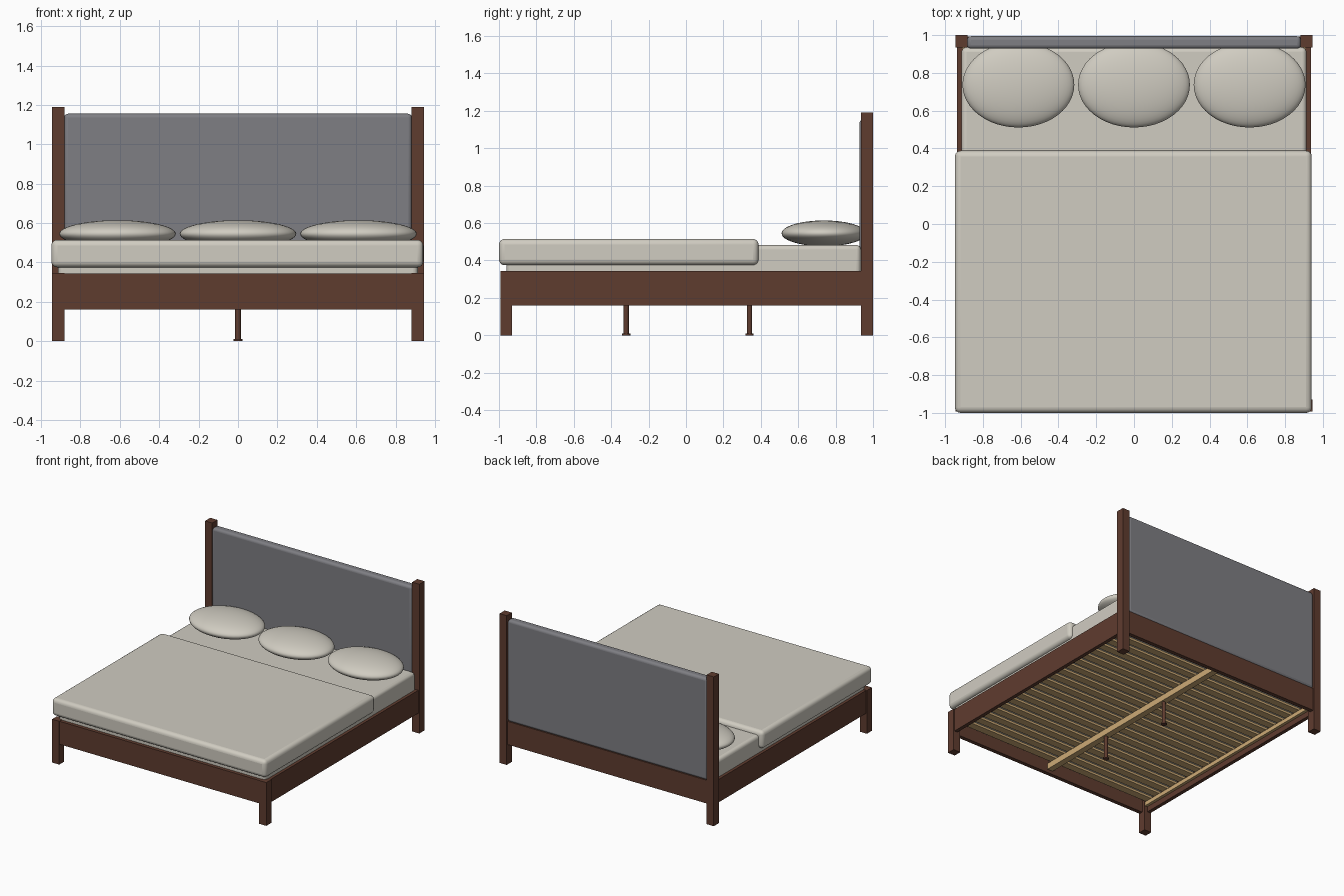
import bpy

cube = bpy.data.objects.get("Cube")
if cube:
    bpy.data.objects.remove(cube, do_unlink=True)


def material(name, rgb):
    """Flat material from 0-255 display values, stored as linear."""
    lin = [((c / 255 + 0.055) / 1.055) ** 2.4 for c in rgb]
    m = bpy.data.materials.new(name)
    m.use_nodes = True
    m.diffuse_color = (*lin, 1)
    bsdf = m.node_tree.nodes["Principled BSDF"]
    bsdf.inputs["Base Color"].default_value = (*lin, 1)
    bsdf.inputs["Roughness"].default_value = 0.8
    return m


WOOD = material("dark walnut", (95, 60, 47))
PINE = material("pale pine", (205, 170, 118))
LINEN = material("warm linen", (208, 204, 193))
FABRIC = material("grey fabric", (126, 126, 131))


def box(name, mat, x, y, z, bevel=0.0, segments=4):
    """Box between (min, max) ranges, optionally with rounded edges."""
    bpy.ops.mesh.primitive_cube_add(size=1)
    o = bpy.context.object
    o.name = name
    o.location = [(a + b) / 2 for a, b in (x, y, z)]
    o.scale = [b - a for a, b in (x, y, z)]
    bpy.ops.object.transform_apply(location=False, rotation=False, scale=True)
    o.data.materials.append(mat)
    if bevel:
        mod = o.modifiers.new("rounding", 'BEVEL')
        mod.width = bevel
        mod.segments = segments
        bpy.ops.object.shade_smooth_by_angle()
    return o


def cylinder(name, mat, x, y, z, radius):
    bpy.ops.mesh.primitive_cylinder_add(vertices=24, radius=radius, depth=z[1] - z[0],
                                        location=(x, y, sum(z) / 2))
    o = bpy.context.object
    o.name = name
    o.data.materials.append(mat)
    bpy.ops.object.shade_smooth_by_angle()


def side_range(side, a, b):
    return tuple(sorted((side * a, side * b)))


# Legs, headboard posts, side rails and slat ledgers, mirrored
for side, label in ((1, "left"), (-1, "right")):
    leg_x = side_range(side, 0.882, 0.945)
    box(f"front_leg_{label}", WOOD, leg_x, (-0.993, -0.93), (0, 0.345))
    box(f"headboard_post_{label}", WOOD, leg_x, (0.935, 1.0), (0, 1.19))
    box(f"side_rail_{label}", WOOD, side_range(side, 0.908, 0.937), (-0.94, 0.94), (0.16, 0.343))
    box(f"slat_ledger_{label}", PINE, side_range(side, 0.885, 0.908), (-0.93, 0.935), (0.203, 0.235))

# End rails
box("front_rail", WOOD, (-0.89, 0.89), (-0.988, -0.957), (0.16, 0.343))
box("back_rail", WOOD, (-0.89, 0.89), (0.96, 0.992), (0.16, 0.345))

# Upholstered headboard
box("headboard_panel", FABRIC, (-0.883, 0.883), (0.928, 0.994), (0.343, 1.155), 0.02)

# Slats, centre beam and its two feet
count = 20
for i in range(count):
    y = -0.89 + i * 1.78 / (count - 1)
    box(f"slat_{i + 1}", PINE, (-0.905, 0.905), (y - 0.03, y + 0.03), (0.235, 0.252))
box("centre_beam", PINE, (-0.025, 0.025), (-0.957, 0.96), (0.187, 0.235))
for y, label in ((-0.32, "front"), (0.34, "back")):
    cylinder(f"support_leg_{label}", WOOD, 0, y, (0.005, 0.19), 0.014)
    cylinder(f"support_foot_{label}", WOOD, 0, y, (0, 0.01), 0.022)

# Mattress and blanket
box("mattress", LINEN, (-0.913, 0.913), (-0.96, 0.935), (0.252, 0.483), 0.025)
box("blanket", LINEN, (-0.948, 0.941), (-1.0, 0.388), (0.375, 0.515), 0.03)

# Pillows
for x, label in ((-0.612, "right"), (0, "middle"), (0.612, "left")):
    bpy.ops.mesh.primitive_uv_sphere_add(segments=48, ring_count=24, location=(x, 0.737, 0.545))
    o = bpy.context.object
    o.name = f"pillow_{label}"
    o.scale = (0.296, 0.226, 0.069)
    bpy.ops.object.transform_apply(location=False, rotation=False, scale=True)
    o.data.materials.append(LINEN)
    bpy.ops.object.shade_smooth()
